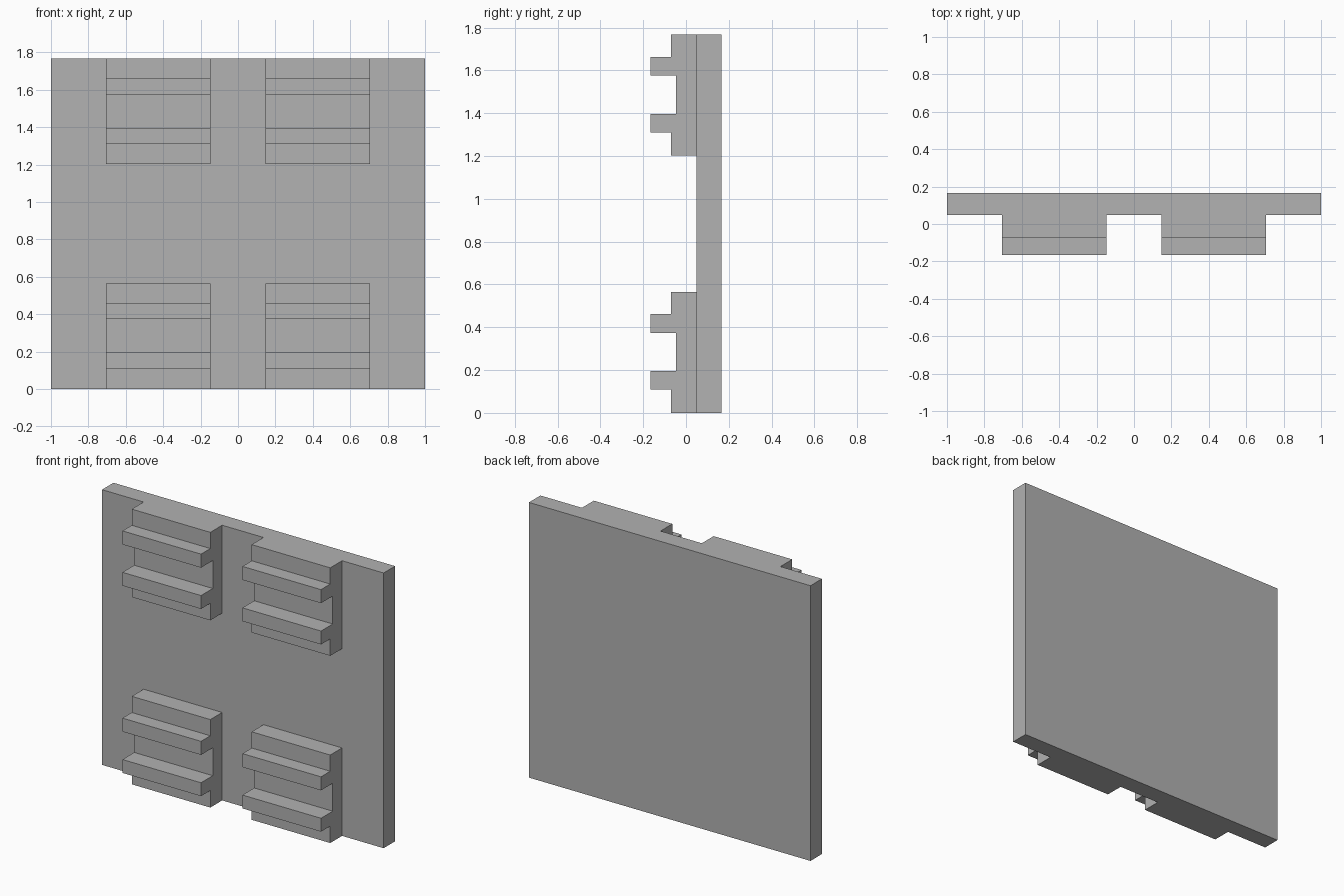
import bpy
import bmesh
from mathutils import Vector

default = bpy.data.objects.get("Cube")
if default:
    bpy.data.objects.remove(default, do_unlink=True)

grey = bpy.data.materials.new("plain_grey")
grey.use_nodes = True
colour = (0.445, 0.445, 0.445, 1)
grey.diffuse_color = colour
grey.node_tree.nodes["Principled BSDF"].inputs["Base Color"].default_value = colour

HEIGHT = 1.767
BACK, FACE = 0.165, 0.049          # panel back and front planes
INNER, OUTER = 0.147, 0.705        # bracket side planes
BRACKET_HEIGHT = 0.565


def extrude_profile(name, profile, x0, x1, z=0):
    """Extrude a closed (y, z) outline along x."""
    bm = bmesh.new()
    face = bm.faces.new([bm.verts.new((x0, y, h + z)) for y, h in profile])
    result = bmesh.ops.extrude_face_region(bm, geom=[face])
    moved = [v for v in result["geom"] if isinstance(v, bmesh.types.BMVert)]
    bmesh.ops.translate(bm, verts=moved, vec=Vector((x1 - x0, 0, 0)))
    bmesh.ops.recalc_face_normals(bm, faces=bm.faces)
    mesh = bpy.data.meshes.new(name)
    bm.to_mesh(mesh)
    bm.free()
    mesh.materials.append(grey)
    obj = bpy.data.objects.new(name, mesh)
    bpy.context.scene.collection.objects.link(obj)
    return obj


# Flat back panel
extrude_profile("back_panel", [(FACE, 0), (BACK, 0), (BACK, HEIGHT), (FACE, HEIGHT)], -1, 1)

# Brackets, each with two projecting rails and a recessed web between them
LIP, RAIL, WEB = -0.071, -0.165, -0.046
bracket = [
    (FACE, 0), (LIP, 0), (LIP, 0.109),
    (RAIL, 0.109), (RAIL, 0.195), (WEB, 0.195),
    (WEB, 0.374), (RAIL, 0.374), (RAIL, 0.461),
    (LIP, 0.461), (LIP, BRACKET_HEIGHT), (FACE, BRACKET_HEIGHT),
]
for row, z in (("lower", 0), ("upper", HEIGHT - BRACKET_HEIGHT)):
    for side, x0, x1 in (("right", -OUTER, -INNER), ("left", INNER, OUTER)):
        extrude_profile(f"{row}_{side}_bracket", bracket, x0, x1, z)
